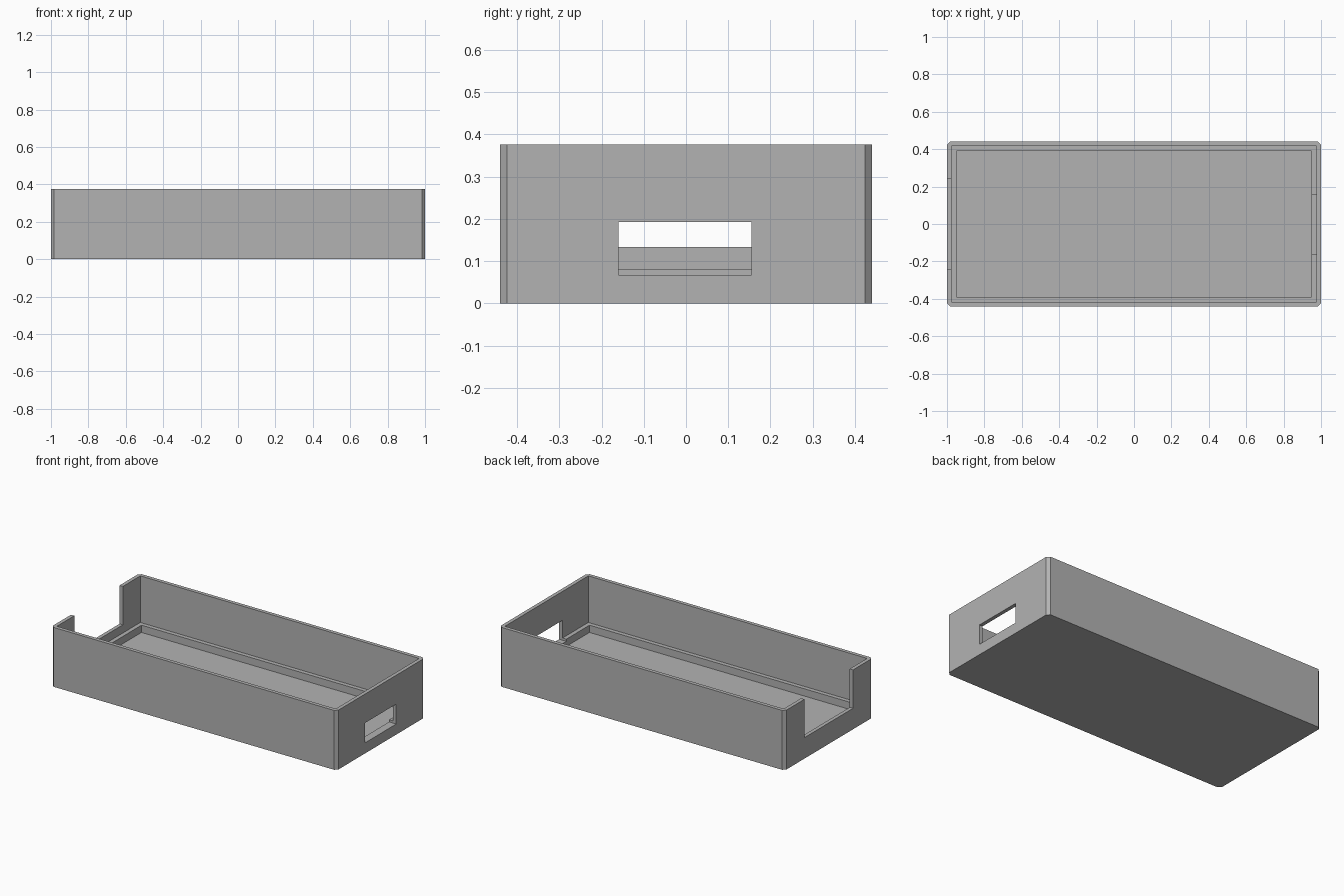
import bpy
import bmesh

old = bpy.data.objects.get("Cube")
if old:
    bpy.data.objects.remove(old, do_unlink=True)

HX, HY, H = 1.0, 0.441, 0.376   # half length, half width, height
CHAMFER, WALL, LEDGE = 0.0175, 0.0235, 0.05
FLOOR_Z, LEDGE_Z = 0.035, 0.081

grey = bpy.data.materials.new("plain grey")
grey.use_nodes = True
colour = (0.45, 0.45, 0.45, 1)
grey.diffuse_color = colour
grey.node_tree.nodes["Principled BSDF"].inputs["Base Color"].default_value = colour


def box(name, low, high, chamfer=0):
    """Box between two corners, with optional chamfered upright edges."""
    bm = bmesh.new()
    bmesh.ops.create_cube(bm, size=1)
    for v in bm.verts:
        v.co = [low[i] if v.co[i] < 0 else high[i] for i in range(3)]
    if chamfer:
        upright = [e for e in bm.edges
                   if abs(e.verts[0].co.z - e.verts[1].co.z) > 0.1]
        bmesh.ops.bevel(bm, geom=upright, offset=chamfer, segments=1,
                        affect='EDGES')
    mesh = bpy.data.meshes.new(name)
    bm.to_mesh(mesh)
    bm.free()
    mesh.materials.append(grey)
    obj = bpy.data.objects.new(name, mesh)
    bpy.context.collection.objects.link(obj)
    return obj


def cut(target, low, high):
    """Remove a box-shaped volume from the target."""
    cutter = box("cutter", low, high)
    cutter.hide_render = True
    mod = target.modifiers.new("cut", 'BOOLEAN')
    mod.operation = 'DIFFERENCE'
    mod.solver = 'EXACT'
    mod.object = cutter
    bpy.context.view_layer.objects.active = target
    bpy.ops.object.modifier_apply(modifier=mod.name)
    bpy.data.objects.remove(cutter, do_unlink=True)


# Outer block
tray = box("enclosure_tray", (-HX, -HY, 0), (HX, HY, H), CHAMFER)

# Main cavity, then the deeper well inside the ledge
for inset, z in ((WALL, LEDGE_Z), (LEDGE, FLOOR_Z)):
    x, y = HX - inset, HY - inset
    cut(tray, (-x, -y, z), (x, y, H + 0.1))

# Connector slot through the right-hand end wall and ledge
cut(tray, (0.9, -0.16, 0.067), (1.1, 0.155, 0.193))

# Open notch in the opposite end wall
cut(tray, (-1.1, -0.243, 0.133), (-0.9, 0.243, H + 0.1))
